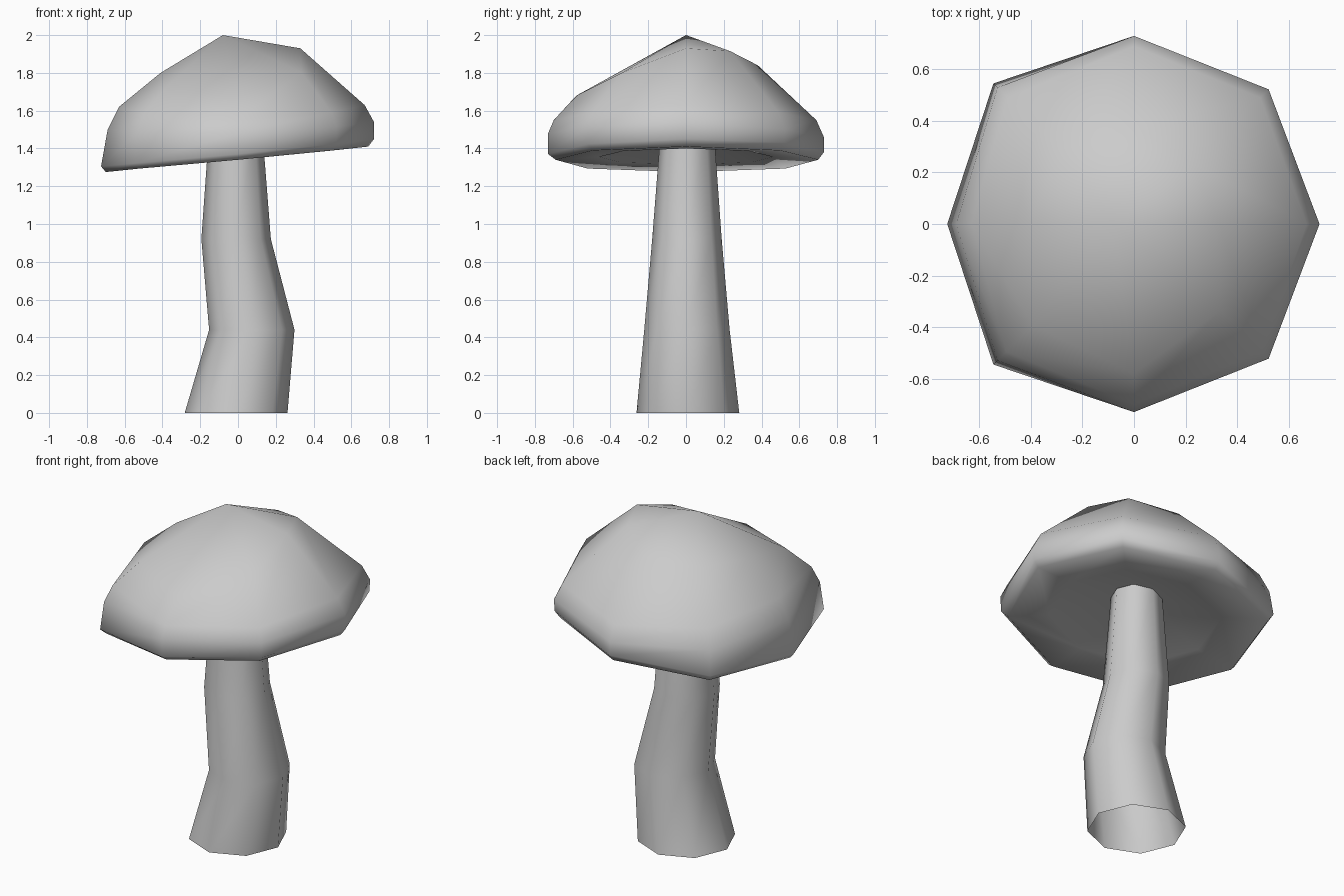
import bpy
import bmesh
from math import sin, cos, radians, pi, sqrt

if "Cube" in bpy.data.objects:
    bpy.data.objects.remove(bpy.data.objects["Cube"])

GREY = (0.6, 0.6, 0.6, 1.0)
grey = bpy.data.materials.new("mushroom grey")
grey.use_nodes = True
grey.diffuse_color = GREY
grey.node_tree.nodes["Principled BSDF"].inputs["Base Color"].default_value = GREY

SIDES = 8


def bridge(bm, lower, upper):
    for i in range(SIDES):
        j = (i + 1) % SIDES
        bm.faces.new((lower[i], lower[j], upper[j], upper[i]))


def fan(bm, ring, tip):
    for i in range(SIDES):
        bm.faces.new((ring[i], ring[(i + 1) % SIDES], tip))


def finish(bm, name, angle):
    mesh = bpy.data.meshes.new(name)
    bm.to_mesh(mesh)
    bm.free()
    obj = bpy.data.objects.new(name, mesh)
    bpy.context.collection.objects.link(obj)
    mesh.materials.append(grey)
    bpy.ops.object.select_all(action="DESELECT")
    obj.select_set(True)
    bpy.context.view_layer.objects.active = obj
    bpy.ops.object.shade_smooth_by_angle(angle=radians(angle))


# Bent, tapering stem, open at the foot: centre x and y, radius, height
bm = bmesh.new()
rings = []
for cx, cy, r, z in [(-0.01, 0.01, 0.272, 0), (0.073, 0.005, 0.226, 0.44),
                     (-0.01, 0.005, 0.184, 0.92), (-0.012, 0.007, 0.142, 1.48)]:
    rings.append([bm.verts.new((cx + r * cos(i * pi / 4), cy + r * sin(i * pi / 4), z))
                  for i in range(SIDES)])
for a, b in zip(rings, rings[1:]):
    bridge(bm, a, b)
finish(bm, "stem", 60)


def around(values, i):
    """Value on side i of a ring given towards +x, +y, -x, -y."""
    if i % 2 == 0:
        return values[i // 2]
    px, py, nx, ny = values
    tilt = (px - nx) * cos(i * pi / 4) + (py - ny) * sin(i * pi / 4)
    return sum(values) / 4 + tilt / 2


# Tilted cap, from the inner lip over the rim to the crown: radii, then heights
cap_rings = [
    ((0.46, 0.46, 0.46, 0.46), (1.40, 1.355, 1.315, 1.355)),
    ((0.69, 0.70, 0.70, 0.69), (1.41, 1.34, 1.275, 1.34)),
    ((0.72, 0.73, 0.725, 0.73), (1.45, 1.38, 1.305, 1.37)),
    ((0.72, 0.73, 0.69, 0.73), (1.54, 1.46, 1.50, 1.48)),
    ((0.67, 0.69, 0.63, 0.70), (1.63, 1.55, 1.62, 1.55)),
    ((0.33, 0.38, 0.41, 0.58), (1.93, 1.84, 1.80, 1.68)),
]
bm = bmesh.new()
rings = []
for radii, heights in cap_rings:
    ring = []
    for i in range(SIDES):
        r = around(radii, i)
        # the diagonal corners on the right side bulge outwards
        if i in (3, 5):
            r *= 1.06
        elif i % 2:
            r *= 1.015
        ring.append(bm.verts.new((r * cos(i * pi / 4), r * sin(i * pi / 4),
                                  around(heights, i))))
    rings.append(ring)
for a, b in zip(rings, rings[1:]):
    bridge(bm, a, b)
fan(bm, rings[-1], bm.verts.new((-0.08, 0, 2.0)))
fan(bm, rings[0][::-1], bm.verts.new((0, 0, 1.52)))
finish(bm, "cap", 120)
